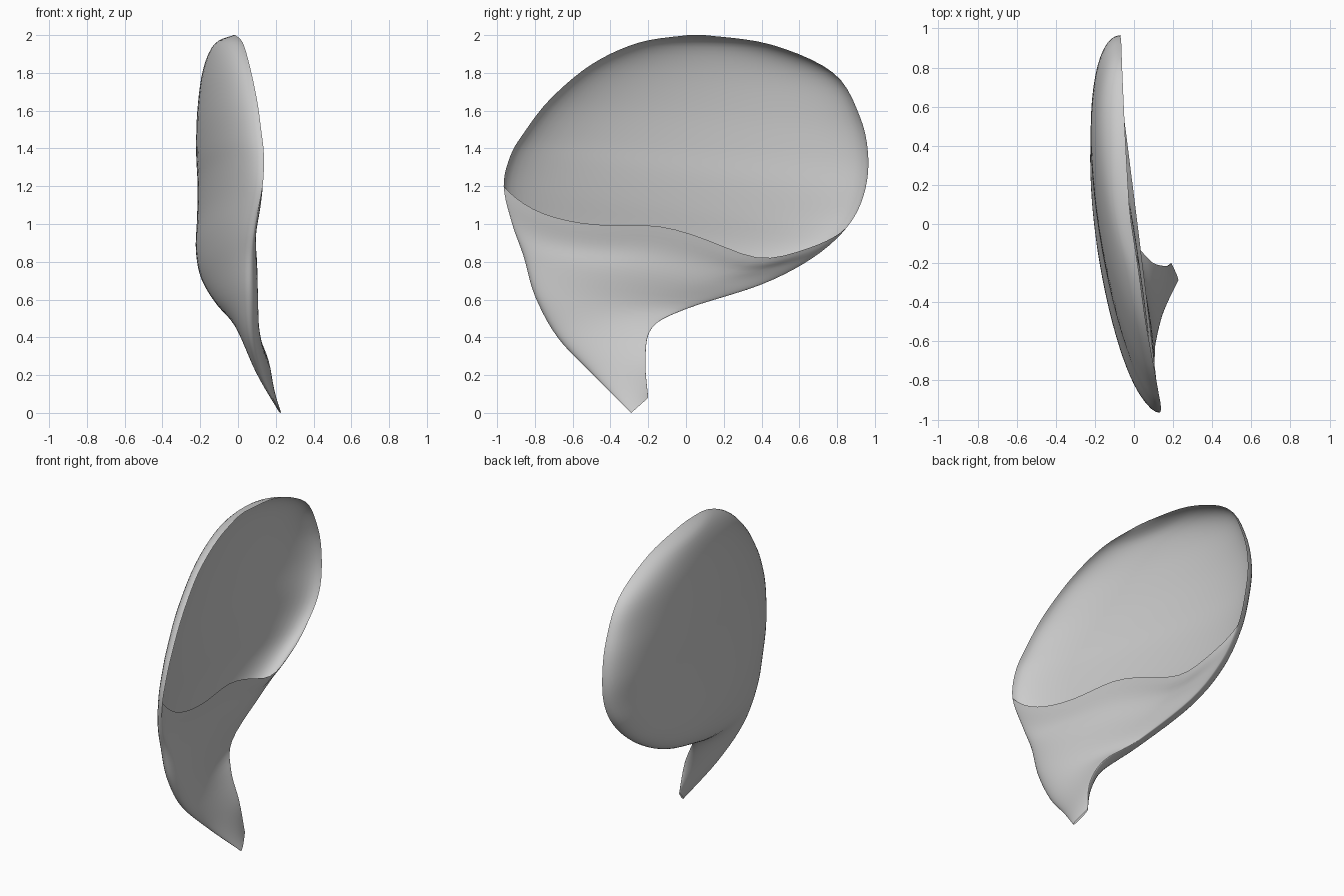
import bpy, bmesh, math
from mathutils import Vector

cube = bpy.data.objects.get("Cube")
if cube:
    bpy.data.objects.remove(cube)

# Front and rear outline of the scoop, from stem tip to crown (x, y, z)
FRONT = [(.225, -.29, 0), (.125, -.49, .2), (.07, -.68, .4), (.06, -.8, .62), (.065, -.86, .83),
         (.09, -.92, 1), (.13, -.965, 1.2), (.137, -.93, 1.36), (.125, -.86, 1.48),
         (.1, -.72, 1.66), (.06, -.5, 1.845), (.025, -.25, 1.96), (-.015, .01, 2)]
REAR = [(.19, -.2, .08), (.16, -.215, .28), (.075, -.18, .45), (-.04, 0, .55), (-.11, .4, .68),
        (-.115, .67, .82), (-.09, .85, .98), (-.07, .94, 1.15), (-.07, .965, 1.35),
        (-.065, .92, 1.57), (-.06, .78, 1.8), (-.045, .45, 1.95), (-.025, .1, 2)]
# Depth of the bowl behind, bulge of the wall in front, sag of the wall
BOWL = [.01, .05, .07, .1, .14, .175, .2, .215, .22, .21, .17, .105, 0]
WALL = [.005, .02, .04, .06, .06, .025, .005]
SAG = [0, 0, 0, 0, .02, .08, .15]
STEPS, SIDES, LIP = 5, 32, 6


def spline(points, u):
    """Smooth curve through points; works for vectors and numbers."""
    i = min(int(u), len(points) - 2)
    f = u - i
    a, b, c, d = (points[max(0, min(len(points) - 1, i + k))] for k in (-1, 0, 1, 2))
    m, n = (c - a) * .5, (d - b) * .5
    return (b * (2 * f**3 - 3 * f**2 + 1) + m * (f**3 - 2 * f**2 + f)
            + c * (3 * f**2 - 2 * f**3) + n * (f**3 - f**2))


front = [Vector(p) for p in FRONT]
rear = [Vector(p) for p in REAR]


def section(u, wall):
    """One row across the scoop, on the bowl or on the front wall."""
    a, b = spline(front, u), spline(rear, u)
    row = []
    for k in range(SIDES + 1):
        t = -math.cos(math.pi * k / SIDES)
        p = a.lerp(b, (t + 1) / 2)
        arch = math.sqrt(max(0, 1 - t * t))
        if wall:
            p.x += spline(WALL, u) * arch * (1 - .6 * t)
            p.z -= spline(SAG, u) * (1 - t**6) * (1 + .45 * math.exp(-((t - .5) / .25)**2)
                                                  - .25 * math.exp(-((t + .1) / .25)**2))
        else:
            p.x -= spline(BOWL, u) * arch * (1 + .1 * t)
        row.append(p)
    return row


def loft(bm, rows, flip):
    grid = [[bm.verts.new(p) for p in row] for row in rows]
    for lo, hi in zip(grid, grid[1:]):
        for k in range(SIDES):
            quad = [lo[k], lo[k + 1], hi[k + 1], hi[k]]
            bm.faces.new(quad[::-1] if flip else quad)


# Bowl over the full height, wall only up to the lip
bm = bmesh.new()
last = len(FRONT) - 1
loft(bm, [section(i / STEPS, False) for i in range(last * STEPS + 1)], True)
loft(bm, [section(i / STEPS, True) for i in range(LIP * STEPS + 1)], False)
bmesh.ops.remove_doubles(bm, verts=bm.verts, dist=.0005)
mesh = bpy.data.meshes.new("ear_scoop")
bm.to_mesh(mesh)
bm.free()
scoop = bpy.data.objects.new("ear_scoop", mesh)
bpy.context.collection.objects.link(scoop)

# Plain grey surface
grey = bpy.data.materials.new("plain_grey")
grey.use_nodes = True
colour = (.6, .6, .6, 1)
grey.diffuse_color = colour
grey.node_tree.nodes["Principled BSDF"].inputs["Base Color"].default_value = colour
mesh.materials.append(grey)

bpy.context.view_layer.objects.active = scoop
scoop.select_set(True)
bpy.ops.object.shade_smooth_by_angle(angle=math.radians(60))
